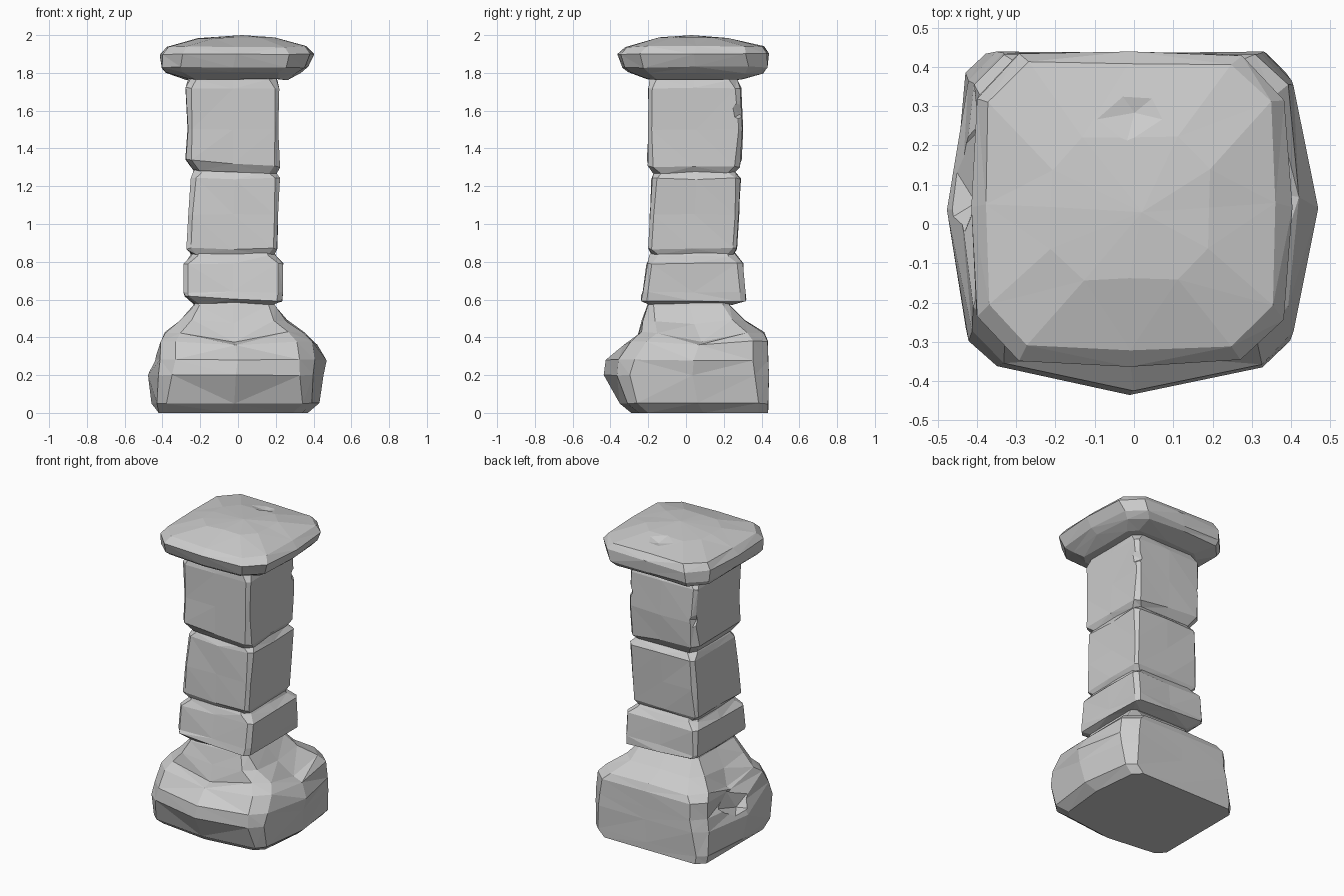
import bpy, bmesh, random
from mathutils import Vector

random.seed(7)


def ring(z, x0, x1, y0, y1, c, bulge=(0, 0, 0, 0), tilt=(0, 0), sag=0, jit=0.005):
    """Twelve-point chipped rectangle; bulge is front, right, back, left."""
    mx, my = (x0 + x1) / 2, (y0 + y1) / 2
    f, r, b, l = bulge
    flat = [(x0 + c, y0), (mx, y0 - f), (x1 - c, y0),
            (x1, y0 + c), (x1 + r, my), (x1, y1 - c),
            (x1 - c, y1), (mx, y1 + b), (x0 + c, y1),
            (x0, y1 - c), (x0 - l, my), (x0, y0 + c)]
    pts = []
    for i, (x, y) in enumerate(flat):
        dz = -sag if i % 3 == 1 and i != 7 else 0
        p = Vector((x, y, z + dz + tilt[0] * x + tilt[1] * y))
        pts.append(p + Vector([random.uniform(-jit, jit) for _ in range(3)]))
    return pts


def loft(name, rings, top=None):
    bm = bmesh.new()
    loops = [[bm.verts.new(p) for p in r] for r in rings]
    for a, b in zip(loops, loops[1:]):
        for i in range(12):
            j = (i + 1) % 12
            bm.faces.new((a[i], a[j], b[j], b[i]))
    bm.faces.new(loops[0][::-1])
    if top:
        t = bm.verts.new(top)
        for i in range(12):
            bm.faces.new((loops[-1][i], loops[-1][(i + 1) % 12], t))
    else:
        bm.faces.new(loops[-1])
    bmesh.ops.triangulate(bm, faces=[f for f in bm.faces if len(f.verts) == 4])
    bmesh.ops.recalc_face_normals(bm, faces=bm.faces)
    me = bpy.data.meshes.new(name)
    bm.to_mesh(me)
    bm.free()
    ob = bpy.data.objects.new(name, me)
    bpy.context.collection.objects.link(ob)
    return ob


def chip(target, loc, scale, rot=(0, 0, 0)):
    """Knock a faceted chip out of a stone."""
    bpy.ops.mesh.primitive_ico_sphere_add(subdivisions=1, radius=1, location=loc, rotation=rot)
    cut = bpy.context.object
    cut.name = target.name + "_chip_cutter"
    cut.scale = scale
    cut.hide_render = True
    cut.hide_viewport = True
    m = target.modifiers.new("chip", 'BOOLEAN')
    m.operation = 'DIFFERENCE'
    m.solver = 'EXACT'
    m.object = cut


# Wide base boulder: flat back, bulging front and sides
base = loft("base", [
    ring(0.0, -0.42, 0.34, -0.25, 0.435, 0.05, (0.04, 0.03, 0, 0.0), jit=0),
    ring(0.05, -0.43, 0.39, -0.31, 0.435, 0.05, (0.04, 0.04, 0, 0.03), jit=0.003),
    ring(0.20, -0.42, 0.40, -0.365, 0.437, 0.07, (0.07, 0.055, 0, 0.055), jit=0.003),
    ring(0.28, -0.41, 0.405, -0.355, 0.437, 0.08, (0.07, 0.065, 0, 0.03), jit=0.003),
    ring(0.38, -0.41, 0.39, -0.29, 0.433, 0.08, (0.04, 0.03, 0, -0.03), sag=0.02, jit=0.003),
    ring(0.425, -0.39, 0.35, -0.24, 0.41, 0.09, (0.03, 0.0, 0, -0.03), sag=0.05),
    ring(0.49, -0.31, 0.255, -0.23, 0.315, 0.07, sag=0.02),
    ring(0.57, -0.235, 0.195, -0.20, 0.23, 0.03),
    ring(0.62, -0.22, 0.18, -0.18, 0.22, 0.03),
])
chip(base, (-0.46, 0.13, 0.32), (0.09, 0.18, 0.11), (0.3, 0.1, 0))

# Low collar block
loft("collar", [
    ring(0.575, -0.23, 0.18, -0.19, 0.24, 0.03),
    ring(0.605, -0.285, 0.235, -0.235, 0.315, 0.025, tilt=(-0.05, 0)),
    ring(0.64, -0.285, 0.235, -0.225, 0.31, 0.02),
    ring(0.79, -0.285, 0.235, -0.205, 0.30, 0.025),
    ring(0.83, -0.25, 0.20, -0.19, 0.27, 0.04),
    ring(0.87, -0.23, 0.18, -0.17, 0.24, 0.04),
])

# Lower shaft block
loft("lower_shaft", [
    ring(0.84, -0.25, 0.19, -0.18, 0.25, 0.03),
    ring(0.87, -0.27, 0.205, -0.20, 0.27, 0.02),
    ring(1.05, -0.26, 0.212, -0.19, 0.28, 0.02, jit=0.003),
    ring(1.24, -0.25, 0.22, -0.18, 0.29, 0.025),
    ring(1.275, -0.235, 0.20, -0.165, 0.26, 0.04),
    ring(1.31, -0.22, 0.18, -0.15, 0.24, 0.04),
])

# Upper shaft block with broken back corners
upper = loft("upper_shaft", [
    ring(1.275, -0.24, 0.20, -0.17, 0.26, 0.04, tilt=(-0.04, 0)),
    ring(1.32, -0.275, 0.22, -0.205, 0.29, 0.03, tilt=(-0.08, 0)),
    ring(1.50, -0.265, 0.215, -0.20, 0.30, 0.02, jit=0.003),
    ring(1.72, -0.275, 0.22, -0.20, 0.29, 0.025),
    ring(1.765, -0.26, 0.205, -0.19, 0.27, 0.04),
    ring(1.82, -0.23, 0.18, -0.16, 0.25, 0.04),
])
chip(upper, (0.24, 0.30, 1.60), (0.06, 0.08, 0.07), (0.3, 0.2, 0.4))
chip(upper, (0.25, 0.31, 1.44), (0.06, 0.07, 0.05), (0.1, 0.5, 0.2))
chip(upper, (-0.29, 0.31, 1.50), (0.06, 0.06, 0.08), (0.4, 0.1, 0.3))
chip(upper, (0.24, -0.22, 1.70), (0.04, 0.04, 0.06))

# Thick capstone with a domed, dented top
cap = loft("capstone", [
    ring(1.765, -0.27, 0.26, -0.20, 0.30, 0.05),
    ring(1.80, -0.385, 0.31, -0.29, 0.405, 0.09, (0.02, 0.02, 0.01, 0)),
    ring(1.83, -0.40, 0.35, -0.325, 0.43, 0.10, (0.015, 0.02, 0.005, 0.005)),
    ring(1.90, -0.40, 0.385, -0.35, 0.43, 0.11, (0.015, 0.015, 0.005, 0.01)),
    ring(1.94, -0.37, 0.35, -0.31, 0.41, 0.10, (0.015, 0.015, 0, 0.01)),
    ring(1.985, -0.21, 0.19, -0.14, 0.22, 0.08, jit=0.004),
], top=(0.02, 0.03, 2.0))
chip(cap, (0.0, 0.29, 2.0), (0.16, 0.11, 0.045), (-0.15, 0, 0.2))
